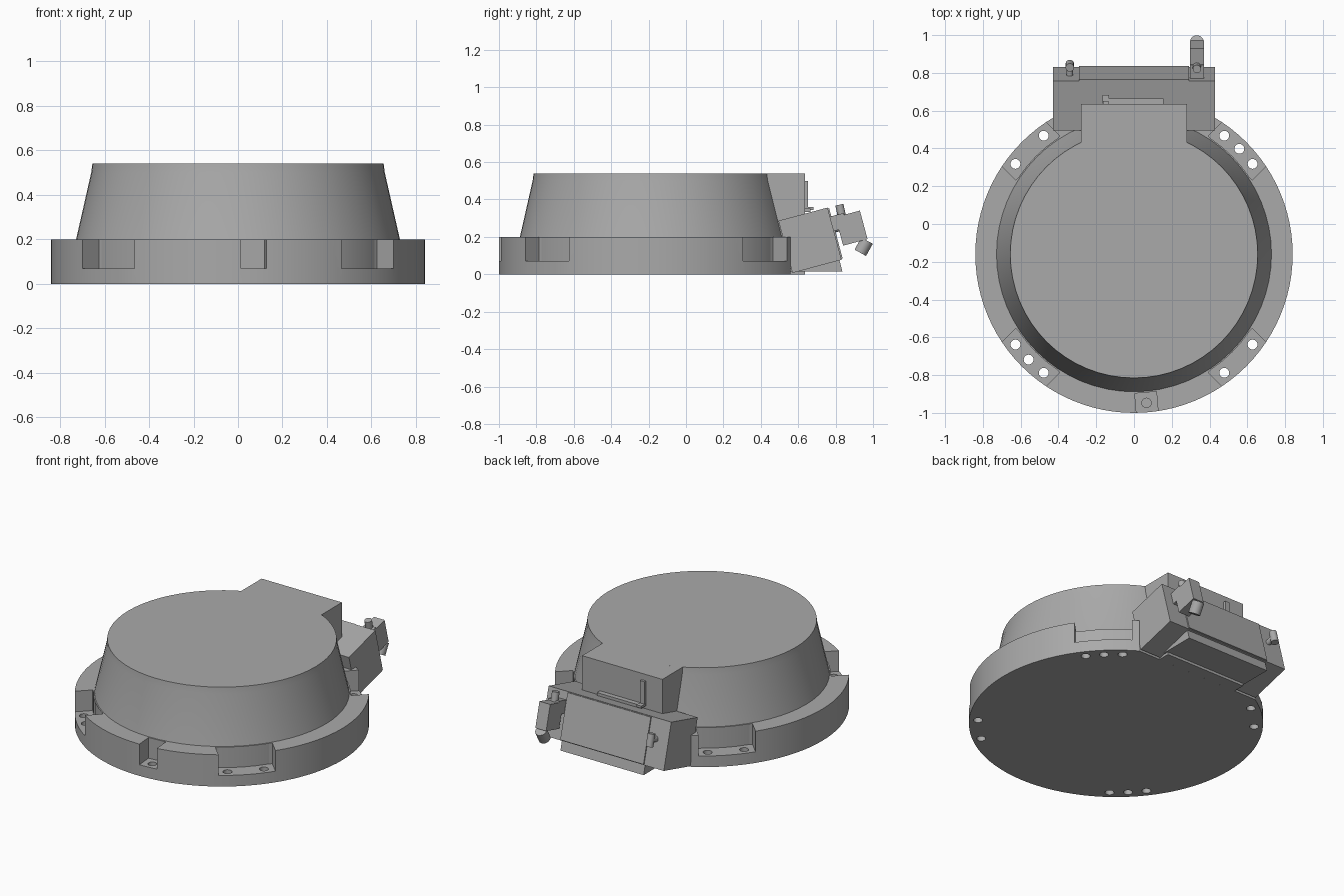
import bpy, bmesh, math
from mathutils import Vector, Matrix

if "Cube" in bpy.data.objects:
    bpy.data.objects.remove(bpy.data.objects["Cube"])

grey = bpy.data.materials.new("plain grey")
grey.use_nodes = True
COLOUR = (0.4, 0.4, 0.4, 1)
grey.diffuse_color = COLOUR
grey.node_tree.nodes["Principled BSDF"].inputs["Base Color"].default_value = COLOUR

CY = -0.16                      # centre of the round body
TILT = math.radians(15)         # lean of the rear housing


def finish(name, bm, smooth=False):
    bmesh.ops.recalc_face_normals(bm, faces=bm.faces)
    mesh = bpy.data.meshes.new(name)
    bm.to_mesh(mesh)
    bm.free()
    mesh.materials.append(grey)
    ob = bpy.data.objects.new(name, mesh)
    bpy.context.collection.objects.link(ob)
    if smooth:
        shade(ob)
    return ob


def activate(ob):
    bpy.ops.object.select_all(action='DESELECT')
    ob.select_set(True)
    bpy.context.view_layer.objects.active = ob


def shade(ob):
    activate(ob)
    bpy.ops.object.shade_smooth_by_angle(angle=math.radians(30))


def box(name, centre, size, tilt=0, turn=0):
    bm = bmesh.new()
    m = (Matrix.Translation(centre) @ Matrix.Rotation(turn, 4, 'Z')
         @ Matrix.Rotation(tilt, 4, 'X') @ Matrix.Diagonal((*size, 1)))
    bmesh.ops.create_cube(bm, size=1, matrix=m)
    return finish(name, bm)


def rod(name, start, end, radius, sides=24):
    a, b = Vector(start), Vector(end)
    m = Matrix.Translation((a + b) / 2) @ (b - a).to_track_quat('Z', 'Y').to_matrix().to_4x4()
    bm = bmesh.new()
    bmesh.ops.create_cone(bm, cap_ends=True, segments=sides, radius1=radius,
                          radius2=radius, depth=(b - a).length, matrix=m)
    return finish(name, bm, True)


def lathe(name, profile, sides):
    bm = bmesh.new()
    rings = [[bm.verts.new((r * math.cos(2 * math.pi * i / sides),
                            CY + r * math.sin(2 * math.pi * i / sides), z))
              for i in range(sides)] for r, z in profile]
    for low, high in zip(rings, rings[1:]):
        for i in range(sides):
            j = (i + 1) % sides
            bm.faces.new((low[i], low[j], high[j], high[i]))
    bm.faces.new(rings[0])
    bm.faces.new(rings[-1])
    return finish(name, bm, True)


def side_prism(name, outline, half_width):
    bm = bmesh.new()
    face = bm.faces.new([bm.verts.new((-half_width, y, z)) for y, z in outline])
    moved = bmesh.ops.extrude_face_region(bm, geom=[face])["geom"]
    bmesh.ops.translate(bm, vec=(2 * half_width, 0, 0),
                        verts=[v for v in moved if isinstance(v, bmesh.types.BMVert)])
    return finish(name, bm)


def cut(target, cutter):
    mod = target.modifiers.new("cut", 'BOOLEAN')
    mod.operation = 'DIFFERENCE'
    mod.solver = 'EXACT'
    mod.object = cutter
    activate(target)
    bpy.ops.object.modifier_apply(modifier=mod.name)
    bpy.data.objects.remove(cutter)


def polar(angle, radius, z):
    return (radius * math.cos(angle), CY + radius * math.sin(angle), z)


# Base flange with a flat back, mounting pockets and bolt holes
flange = lathe("base_flange", [(0.84, 0), (0.84, 0.2)], 96)
cut(flange, box("back_cutter", (0, 0.86, 0.1), (1.2, 0.6, 0.6)))
for quarter in range(4):
    angle = math.radians(45 + 90 * quarter)
    cut(flange, box("pocket_cutter", polar(angle, 0.82, 0.17), (0.2, 0.33, 0.2), turn=angle))
    for step in ((-1, 0, 1) if quarter % 2 == 0 else (-1, 1)):
        a = angle + step * math.radians(7.7)
        cut(flange, rod("hole_cutter", polar(a, 0.789, -0.1), polar(a, 0.789, 0.3), 0.026))
front = math.radians(-85.2)
cut(flange, box("front_pocket_cutter", polar(front, 0.84, 0.17), (0.21, 0.115, 0.2), turn=front))
cut(flange, rod("front_hole_cutter", polar(front, 0.79, 0.03), polar(front, 0.79, 0.3), 0.025))
shade(flange)

# Round core behind the pockets and tapered drum on top
lathe("drum", [(0.735, 0.01), (0.735, 0.2), (0.728, 0.2), (0.66, 0.5), (0.655, 0.54)], 64)

# Square neck reaching back from the drum
box("rear_neck", (0, 0.315, 0.27), (0.56, 0.64, 0.5398))
box("neck_foot", (0, 0.59, 0.008), (0.56, 0.09, 0.0155))

# Leaning rear housing with its lower wedge and back panel
box("rear_housing", (0, 0.663, 0.182), (0.855, 0.272, 0.289), tilt=TILT)
side_prism("lower_wedge", [(0.556, 0.016), (0.836, 0.016), (0.818, 0.085), (0.56, 0.03)], 0.29)
box("back_panel", (0, 0.7975, 0.218), (0.58, 0.008, 0.28), tilt=TILT)

# Latch arm, tip and knob on the left of the housing
LX = 0.333
box("latch_block", (LX, 0.885, 0.247), (0.075, 0.135, 0.158), tilt=TILT)
box("latch_arm", (LX, 0.80, 0.275), (0.075, 0.11, 0.08), tilt=TILT)
rod("latch_pin", (LX, 0.838, 0.29), (LX, 0.82, 0.372), 0.022)
rod("latch_knob", (LX, 0.968, 0.18), (LX, 0.932, 0.115), 0.035)

# Cross-headed fitting on the right of the housing
RX = -0.34
rod("fitting_stem", (RX, 0.77, 0.235), (RX, 0.85, 0.256), 0.018)
rod("fitting_head", (RX, 0.848, 0.215), (RX, 0.828, 0.29), 0.022)

# Small hook on the back of the neck
box("hook_bar", (-0.15, 0.642, 0.425), (0.03, 0.018, 0.15))
box("hook_foot", (-0.15, 0.66, 0.352), (0.034, 0.045, 0.014))
box("neck_ledge", (0, 0.645, 0.343), (0.31, 0.04, 0.018))
